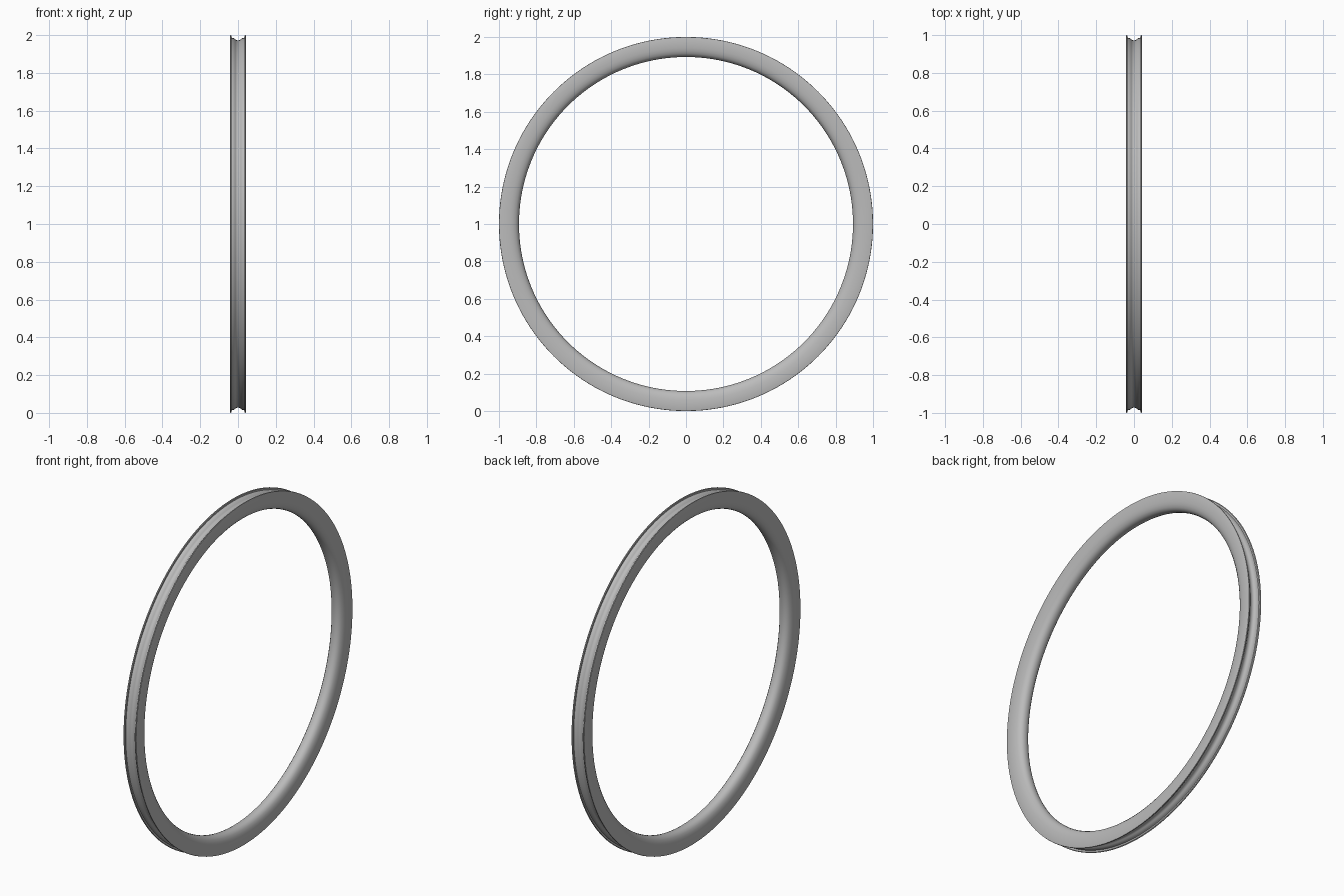
import bpy, bmesh, math
from mathutils import Matrix, Vector

cube = bpy.data.objects.get("Cube")
if cube:
    bpy.data.objects.remove(cube, do_unlink=True)

# Brushed grey metal
metal = bpy.data.materials.new("grey_metal")
metal.use_nodes = True
grey = (0.5, 0.5, 0.5, 1)
metal.diffuse_color = grey
metal.node_tree.nodes["Principled BSDF"].inputs["Base Color"].default_value = grey

# Half section (x, radius): channel floor, hooked lip, side wall, rounded inner face
half = [(0, 0.972), (0.008, 0.973), (0.014, 0.977), (0.02, 0.983), (0.028, 0.985),
        (0.035, 0.987), (0.036, 0.992), (0.034, 0.997), (0.037, 1.0), (0.041, 0.999),
        (0.042, 0.996), (0.042, 0.96), (0.041, 0.942), (0.038, 0.926), (0.032, 0.911),
        (0.023, 0.9), (0.012, 0.895), (0, 0.893)]
section = half + [(-x, r) for x, r in reversed(half[1:-1])]

# Sweep the closed section around the x axis
SEGMENTS = 160
bm = bmesh.new()
rings = []
for i in range(SEGMENTS):
    turn = Matrix.Rotation(math.tau * i / SEGMENTS, 3, 'X')
    rings.append([bm.verts.new(turn @ Vector((x, 0, r)) + Vector((0, 0, 1)))
                  for x, r in section])
n = len(section)
for i in range(SEGMENTS):
    a, b = rings[i], rings[(i + 1) % SEGMENTS]
    for j in range(n):
        k = (j + 1) % n
        bm.faces.new((a[j], a[k], b[k], b[j]))
bmesh.ops.recalc_face_normals(bm, faces=bm.faces)

mesh = bpy.data.meshes.new("wheel_rim")
bm.to_mesh(mesh)
bm.free()
mesh.materials.append(metal)
rim = bpy.data.objects.new("wheel_rim", mesh)
bpy.context.collection.objects.link(rim)

# Smooth shading with crisp lips
bpy.ops.object.select_all(action='DESELECT')
rim.select_set(True)
bpy.context.view_layer.objects.active = rim
bpy.ops.object.shade_smooth_by_angle(angle=math.radians(40))
